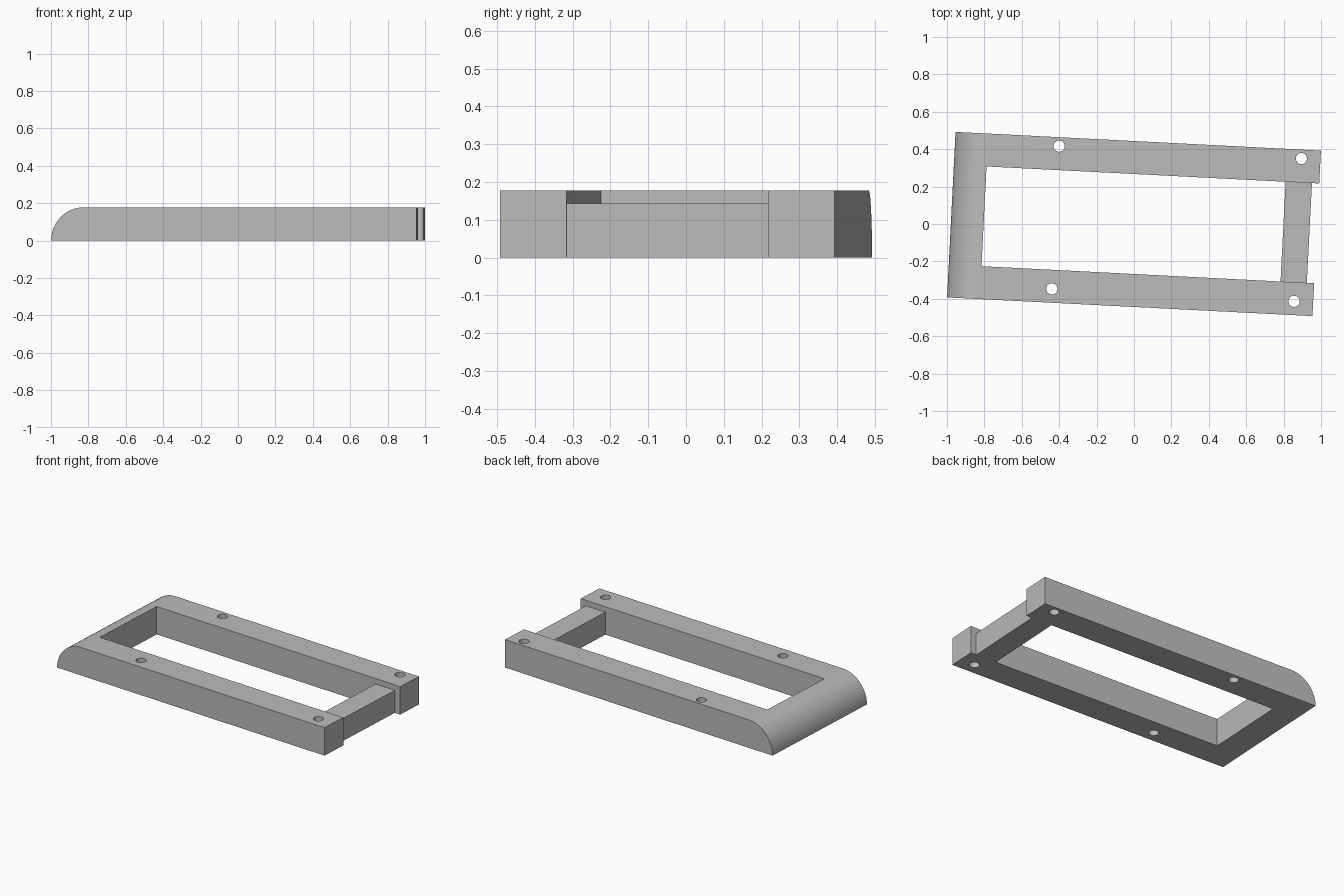
import bpy
import bmesh
import math

if "Cube" in bpy.data.objects:
    bpy.data.objects.remove(bpy.data.objects["Cube"], do_unlink=True)

HALF_LEN, HALF_WID, HEIGHT = 0.978, 0.443, 0.178
INNER_WID = 0.267              # half width between the rails
BAR_IN, BAR_OUT, BAR_TOP = 0.798, 0.939, 0.143
NOSE = 0.174                   # depth of the rounded end
TURN = math.radians(-2.93)


def extruded(name, profile, half):
    """Prism from an x-z profile, spanning y from -half to half."""
    bm = bmesh.new()
    face = bm.faces.new([bm.verts.new((x, -half, z)) for x, z in profile])
    geom = bmesh.ops.extrude_face_region(bm, geom=[face])["geom"]
    verts = [g for g in geom if isinstance(g, bmesh.types.BMVert)]
    bmesh.ops.translate(bm, vec=(0, 2 * half, 0), verts=verts)
    bmesh.ops.recalc_face_normals(bm, faces=bm.faces)
    mesh = bpy.data.meshes.new(name)
    bm.to_mesh(mesh)
    bm.free()
    obj = bpy.data.objects.new(name, mesh)
    bpy.context.collection.objects.link(obj)
    return obj


def cut(target, cutter):
    """Subtract the cutter, then discard it."""
    cutter.hide_render = True
    mod = target.modifiers.new("cut", "BOOLEAN")
    mod.operation, mod.solver, mod.object = "DIFFERENCE", "EXACT", cutter
    bpy.ops.object.select_all(action="DESELECT")
    target.select_set(True)
    bpy.context.view_layer.objects.active = target
    bpy.ops.object.modifier_apply(modifier=mod.name)
    bpy.data.objects.remove(cutter, do_unlink=True)


# Frame block with a quarter-round end
steps = 24
arc = [(-HALF_LEN + NOSE * (1 - math.cos(a)), HEIGHT * math.sin(a))
       for a in (math.pi / 2 * i / steps for i in range(steps + 1))]
frame = extruded("frame", arc + [(HALF_LEN, HEIGHT), (HALF_LEN, 0)], HALF_WID)

# Rectangular opening
opening = [(-0.803, -1), (BAR_IN, -1), (BAR_IN, 1), (-0.803, 1)]
cut(frame, extruded("opening_cutter", opening, INNER_WID))

# Lowered, set-back crossbar between the rail ends
step = [(BAR_IN - 0.1, BAR_TOP), (BAR_OUT, BAR_TOP), (BAR_OUT, -1),
        (2, -1), (2, 1), (BAR_IN - 0.1, 1)]
cut(frame, extruded("crossbar_cutter", step, INNER_WID))

# Screw holes through both rails
for x in (-0.421, 0.876):
    for y in (-0.369, 0.395):
        bpy.ops.mesh.primitive_cylinder_add(vertices=32, radius=0.03, depth=1,
                                            location=(x, y, 0))
        cut(frame, bpy.context.object)

# Grey finish, slight turn and smooth rounded surfaces
grey = bpy.data.materials.new("plain_grey")
grey.use_nodes = True
color = (0.5, 0.5, 0.5, 1)
grey.diffuse_color = color
grey.node_tree.nodes["Principled BSDF"].inputs["Base Color"].default_value = color
frame.data.materials.clear()
frame.data.materials.append(grey)
for poly in frame.data.polygons:
    poly.material_index = 0

frame.rotation_euler.z = TURN
frame.select_set(True)
bpy.context.view_layer.objects.active = frame
bpy.ops.object.transform_apply(location=False, rotation=True, scale=False)
bpy.ops.object.shade_smooth_by_angle(angle=math.radians(30))
